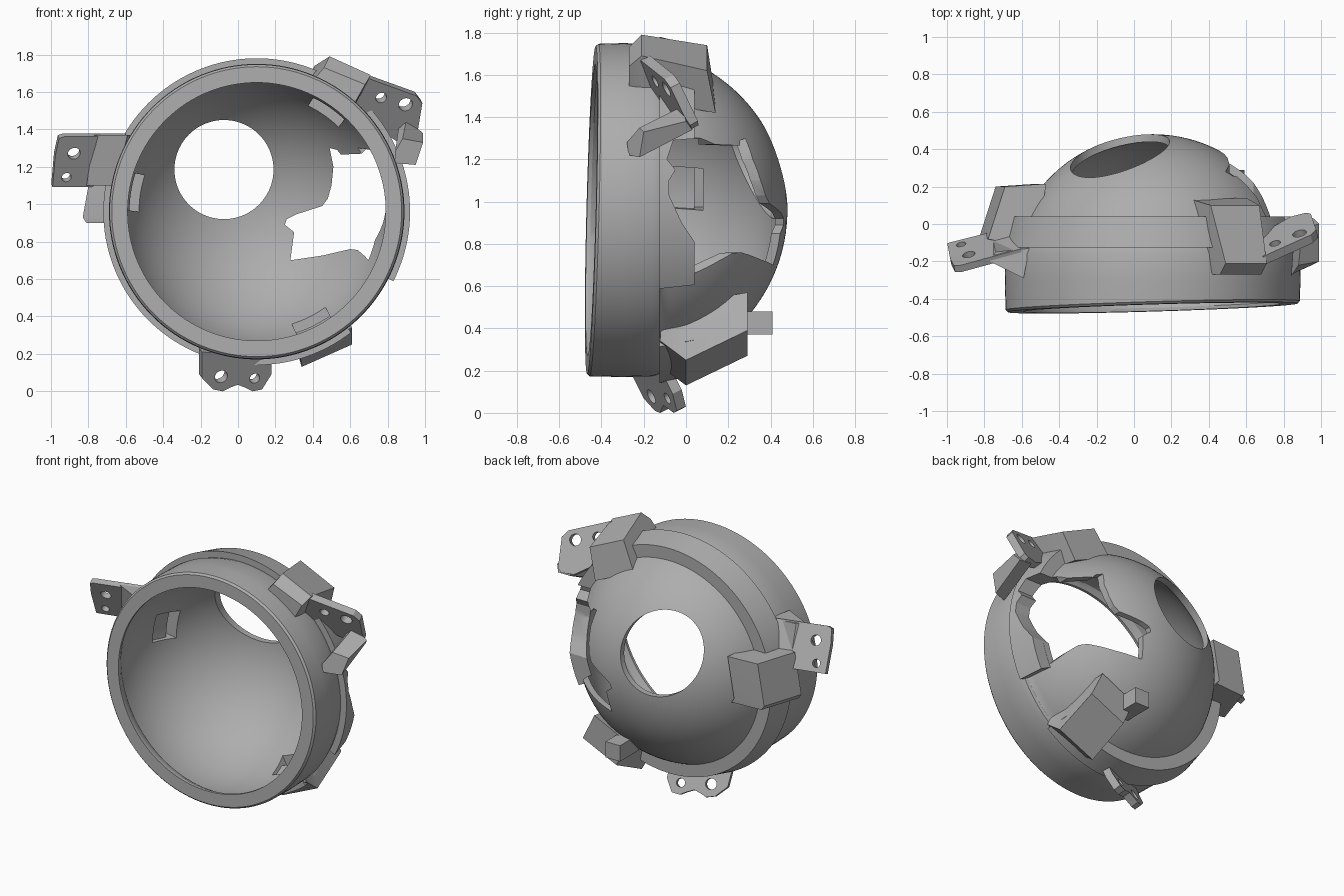
import bpy, bmesh, math
from mathutils import Vector

cube = bpy.data.objects.get("Cube")
if cube:
    bpy.data.objects.remove(cube, do_unlink=True)

CX, CZ = 0.1, 0.96          # axis of the round housing
GREY = (0.42, 0.42, 0.42, 1)
metal = bpy.data.materials.new("plain_grey")
metal.use_nodes = True
metal.diffuse_color = GREY
metal.node_tree.nodes["Principled BSDF"].inputs["Base Color"].default_value = GREY


def finish(name, bm):
    bmesh.ops.remove_doubles(bm, verts=bm.verts, dist=0.0005)
    bmesh.ops.recalc_face_normals(bm, faces=bm.faces)
    mesh = bpy.data.meshes.new(name)
    bm.to_mesh(mesh)
    bm.free()
    mesh.materials.append(metal)
    obj = bpy.data.objects.new(name, mesh)
    bpy.context.scene.collection.objects.link(obj)
    return obj


def loft(name, sections, closed=False, loop=True):
    """Skin matching point rings; cap the ends unless closed."""
    bm = bmesh.new()
    rings = [[bm.verts.new(p) for p in s] for s in sections]
    n = len(rings[0])
    pairs = list(zip(rings, rings[1:]))
    if closed:
        pairs.append((rings[-1], rings[0]))
    for a, b in pairs:
        for i in range(n if loop else n - 1):
            j = (i + 1) % n
            bm.faces.new((a[i], a[j], b[j], b[i]))
    if not closed:
        bm.faces.new(rings[0])
        bm.faces.new(rings[-1])
    return finish(name, bm)


def around(r, y, angle):
    return Vector((CX + r * math.cos(angle), y, CZ + r * math.sin(angle)))


def lathe(name, profile, start=0, end=360, steps=128, loop=True):
    full = end - start >= 360
    count = steps if full else steps + 1
    angles = [math.radians(start + (end - start) * i / steps) for i in range(count)]
    return loft(name, [[around(r, y, a) for r, y in profile] for a in angles], full, loop)


def arc(radius, y_from, y_to, steps=28):
    """Profile of a sphere centred behind the rim."""
    c = -0.29
    a0, a1 = [math.asin(max(-1, min(1, (y - c) / radius))) for y in (y_from, y_to)]
    return [(radius * math.cos(a0 + (a1 - a0) * i / steps),
             c + radius * math.sin(a0 + (a1 - a0) * i / steps)) for i in range(steps + 1)]


def extrude_y(name, outline, y0, y1):
    return loft(name, [[(x, y, z) for x, z in outline] for y in (y0, y1)])


def slab(name, points, thick):
    pts = [Vector(p) for p in points]
    n = (pts[1] - pts[0]).cross(pts[2] - pts[0]).normalized() * thick / 2
    return loft(name, [[p - n for p in pts], [p + n for p in pts]]), n.normalized()


def drill(centre, normal, radius):
    c, n = Vector(centre), normal
    u = n.orthogonal().normalized()
    v = n.cross(u)
    ring = [u * radius * math.cos(t * math.pi / 12) + v * radius * math.sin(t * math.pi / 12)
            for t in range(24)]
    return loft("drill", [[c + p - n * 0.12 for p in ring], [c + p + n * 0.12 for p in ring]])


def cut(obj, cutters):
    for c in cutters:
        m = obj.modifiers.new("cut", "BOOLEAN")
        m.operation, m.solver, m.object = "DIFFERENCE", "EXACT", c
    bpy.context.view_layer.update()
    graph = bpy.context.evaluated_depsgraph_get()
    mesh = bpy.data.meshes.new_from_object(obj.evaluated_get(graph))
    obj.modifiers.clear()
    obj.data = mesh


parts = []

# Housing: rim, outer band and rear dome as one wall
profile = [(0.715, -0.40), (0.69, -0.43), (0.69, -0.448), (0.775, -0.448),
           (0.787, -0.435), (0.79, -0.3), (0.787, -0.16), (0.775, -0.125), (0.755, -0.118)]
profile += arc(0.77, -0.11, 0.48) + arc(0.73, 0.44, -0.39)
housing = lathe("housing", profile)
for v in housing.data.vertices:
    if v.co.y < -0.42:      # slanted front edge
        v.co.y += 0.03 * (v.co.x - CX) + 0.026 * (v.co.z - CZ)
parts.append(housing)

# Raised tapering band behind the rim, open at the lower side
flange = lathe("raised_band", [(0.74, -0.125), (0.82, -0.125), (0.78, 0.04), (0.68, 0.04)], -27, 308)
parts.append(flange)

# Cutters: inner cavity, round opening, irregular side opening, pockets
cavity = lathe("cavity_cutter", [(0, -0.6), (0.715, -0.6)] + arc(0.73, -0.39, 0.44), loop=False)
round_hole = extrude_y("round_cutter", [(-0.075 + 0.265 * math.cos(t * math.pi / 36),
                       1.185 + 0.265 * math.sin(t * math.pi / 36)) for t in range(72)], 0, 0.7)
side_hole = extrude_y("side_cutter", [
    (0.28, 0.7), (0.45, 0.725), (0.6, 0.76), (0.64, 0.755), (0.68, 0.72), (0.73, 0.66), (0.95, 0.66),
    (0.95, 1.3), (0.69, 1.3), (0.66, 1.27), (0.55, 1.265), (0.53, 1.29), (0.49, 1.3),
    (0.51, 1.2), (0.5, 1.1), (0.48, 1.03), (0.45, 0.99), (0.31, 0.945), (0.26, 0.92), (0.25, 0.89),
    (0.3, 0.85)], 0.041, 0.7)
notch = [(0.06, 0.78), (-0.02, 0.9), (-0.08, 1.03), (-0.08, 1.1), (-0.05, 1.15),
         (-0.09, 1.2), (-0.06, 1.29), (0.06, 1.3)]
edge_notch = loft("notch_cutter", [[(x, y, z) for y, z in notch] for x in (0.45, 1.0)])


def pocket(degrees):
    a = math.radians(degrees)
    t = Vector((-math.sin(a), 0, math.cos(a))) * 0.1
    return loft("pocket_cutter", [[around(r, y, a) + t * s for s, y in
                ((-1, -0.08), (1, -0.08), (1, 0.08), (-1, 0.08))] for r in (0.5, 0.72)])


pockets = {k: pocket(d) for k, d in (("left", 171), ("top", 55), ("bottom", -63.5))}
cut(housing, [round_hole, side_hole, edge_notch] + list(pockets.values()))
cut(flange, [edge_notch])

# Three clip blocks on the band
side_plan = [(-0.78, -0.08), (-0.69, 0.2), (-0.47, 0.215), (-0.5, 0.0), (-0.6, -0.12)]
blocks = {
    "left": loft("side_block", [[(x - 0.03, y, 0.9) for x, y in side_plan],
                                [(x - 0.05, y, 0.93) for x, y in side_plan],
                                [(x, y, 1.21) for x, y in side_plan]]),
    "top": loft("upper_block", [
        [(x, -0.27, z) for x, z in ((0.4, 1.66), (0.46, 1.73), (0.68, 1.64), (0.6, 1.5))],
        [(x, -0.21, z) for x, z in ((0.38, 1.65), (0.49, 1.79), (0.71, 1.69), (0.6, 1.48))],
        [(0.31, 0.13, 1.55), (0.41, 0.1, 1.74), (0.67, 0.1, 1.62), (0.6, 0.14, 1.42)]]),
    "bottom": loft("lower_block", [
        [(x, -0.12, z) for x, z in ((0.3, 0.36), (0.33, 0.22), (0.61, 0.34), (0.55, 0.48))],
        [(x, 0.0, z) for x, z in ((0.28, 0.4), (0.34, 0.13), (0.61, 0.25), (0.53, 0.52))],
        [(x, 0.29, z) for x, z in ((0.25, 0.45), (0.33, 0.27), (0.59, 0.39), (0.5, 0.57))]]),
}
for key, block in blocks.items():
    cut(block, [cavity, pockets[key]])
    parts.append(block)

# Wedge that joins the side tab to the housing
gusset = loft("side_gusset", [
    [(-0.81, -0.11, 1.1), (-0.66, -0.2, 1.1), (-0.58, -0.1, 1.1), (-0.76, -0.05, 1.1)],
    [(-0.77, -0.2, 1.37), (-0.59, -0.29, 1.37), (-0.56, -0.13, 1.37), (-0.74, -0.15, 1.37)]])

# Small stub on the rear
stub = extrude_y("rear_stub", [(0.22, 0.37), (0.33, 0.37), (0.33, 0.48), (0.22, 0.48)], 0.2, 0.41)
for solid in (gusset, stub):
    cut(solid, [cavity])
    parts.append(solid)


# Mounting tabs with screw holes, each lying in a tilted plane y = a*x + b*z + c
def tilted(outline, a, b, c):
    return [(x, a * x + b * z + c, z) for x, z in outline]


tabs = [
    ("side_tab", [(-0.995, -0.12, 1.1), (-0.98, -0.2, 1.27), (-0.96, -0.24, 1.36), (-0.93, -0.24, 1.37),
                  (-0.6, -0.15, 1.37), (-0.64, -0.03, 1.1)], 0.04,
     [(-0.88, -0.18, 1.28, 0.034), (-0.92, -0.13, 1.15, 0.026)]),
    ("upper_tab", tilted([(0.6, 1.66), (0.7, 1.68), (0.95, 1.59), (0.98, 1.55), (0.95, 1.37),
                          (0.92, 1.35), (0.84, 1.35), (0.68, 1.45), (0.6, 1.5)], 0.262, -0.524, 0.504), 0.05,
     [(0.76, -0.125, 1.58, 0.03), (0.89, -0.07, 1.545, 0.038)]),
    ("lower_tab", tilted([
        (-0.2, 0.22), (-0.2, 0.08), (-0.14, 0.02), (-0.09, 0.01), (-0.05, 0.03), (-0.01, 0.045),
        (0.03, 0.03), (0.07, 0.01), (0.12, 0.02), (0.17, 0.1), (0.17, 0.2)], 0.4, -0.5, -0.06), 0.05,
     [(-0.1, -0.14, 0.09, 0.036), (0.08, -0.065, 0.08, 0.028)]),
]
drills = []
for name, outline, thick, holes in tabs:
    tab, normal = slab(name, outline, thick)
    bits = [drill(h[:3], normal, h[3]) for h in holes]
    cut(tab, bits + [cavity])
    drills += bits
    parts.append(tab)

# Hooked arm below the upper tab
parts.append(loft("hook_arm", [
    [(0.84, -0.28, 1.28), (0.88, -0.22, 1.35), (0.99, -0.2, 1.33), (0.95, -0.22, 1.21), (0.84, -0.27, 1.22)],
    [(0.86, 0.0, 1.42), (0.9, -0.02, 1.45), (0.99, 0.0, 1.38), (0.96, 0.03, 1.34), (0.87, 0.03, 1.34)]]))

# Remove cutters and shade
for c in [cavity, round_hole, side_hole, edge_notch] + list(pockets.values()) + drills:
    bpy.data.objects.remove(c, do_unlink=True)
for o in bpy.context.view_layer.objects:
    o.select_set(o in parts)
bpy.context.view_layer.objects.active = housing
bpy.ops.object.shade_smooth_by_angle(angle=math.radians(25))
